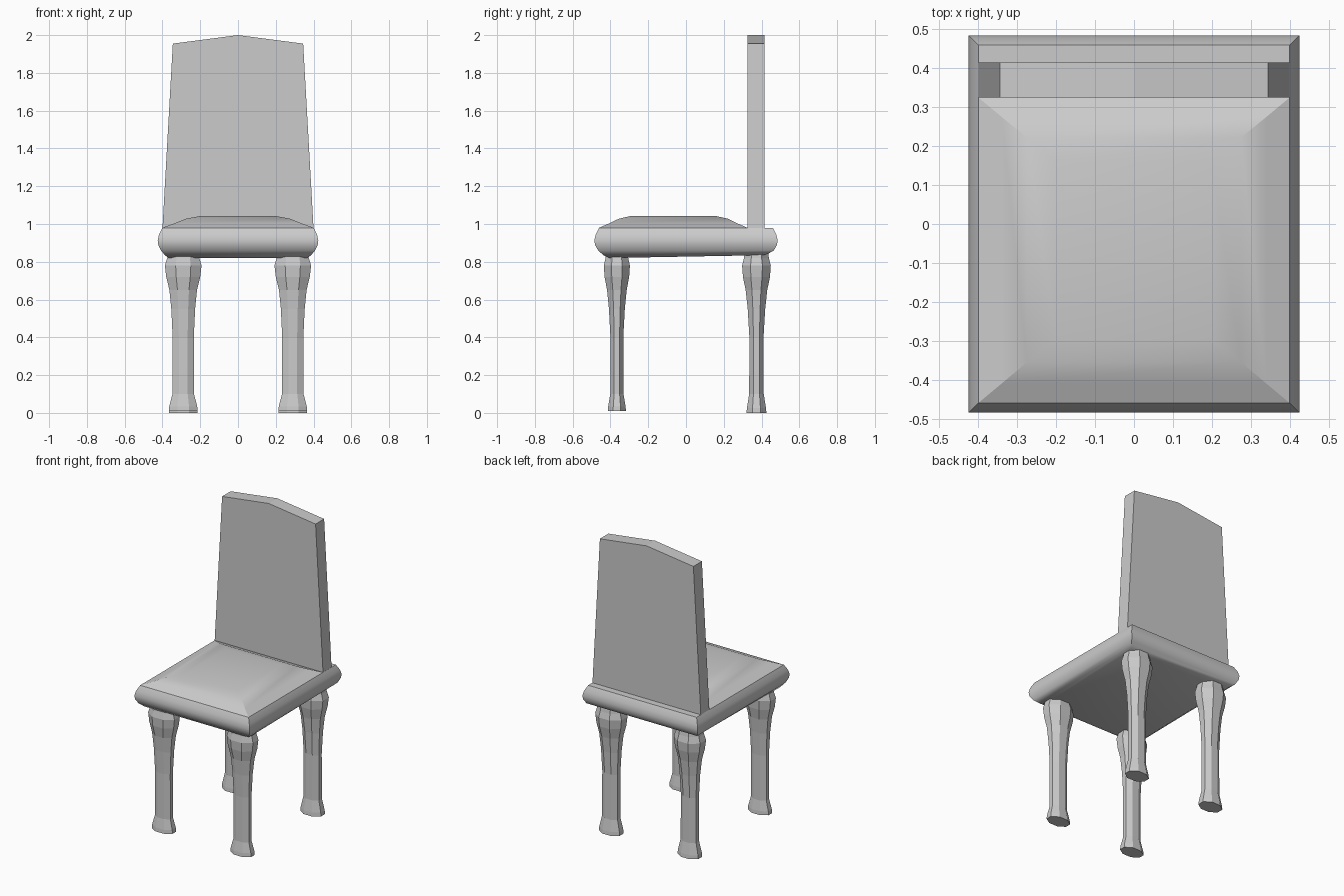
import bpy, bmesh, math

if "Cube" in bpy.data.objects:
    bpy.data.objects.remove(bpy.data.objects["Cube"])


def make_object(name, bm):
    bmesh.ops.recalc_face_normals(bm, faces=bm.faces)
    mesh = bpy.data.meshes.new(name)
    bm.to_mesh(mesh)
    bm.free()
    obj = bpy.data.objects.new(name, mesh)
    bpy.context.collection.objects.link(obj)
    return obj


def loft(name, rings):
    """Skin a stack of closed rings and cap both ends."""
    bm = bmesh.new()
    loops = [[bm.verts.new(p) for p in ring] for ring in rings]
    n = len(loops[0])
    for a, b in zip(loops, loops[1:]):
        for i in range(n):
            j = (i + 1) % n
            bm.faces.new((a[i], a[j], b[j], b[i]))
    bm.faces.new(loops[0][::-1])
    bm.faces.new(loops[-1])
    return make_object(name, bm)


def rect(hx, y0, y1, z, tilt=0.0):
    return [(-hx, y0, z), (hx, y0, z), (hx, y1, z + tilt), (-hx, y1, z + tilt)]


def smooth(obj, angle):
    bpy.ops.object.select_all(action='DESELECT')
    obj.select_set(True)
    bpy.context.view_layer.objects.active = obj
    bpy.ops.object.shade_smooth_by_angle(angle=math.radians(angle))


# Seat base: rounded edge, underside slightly higher at the back
seat = loft("seat", [
    rect(0.365, -0.405, 0.41, 0.82, 0.015),
    rect(0.385, -0.435, 0.435, 0.833, 0.01),
    rect(0.408, -0.465, 0.465, 0.86),
    rect(0.422, -0.482, 0.482, 0.89),
    rect(0.425, -0.485, 0.485, 0.915),
    rect(0.418, -0.478, 0.478, 0.945),
    rect(0.400, -0.460, 0.460, 0.98)])
smooth(seat, 40)

# Padded cushion in front of the backrest
cushion = loft("cushion", [
    rect(0.400, -0.460, 0.325, 0.98),
    rect(0.340, -0.410, 0.275, 1.002),
    rect(0.275, -0.355, 0.222, 1.028),
    rect(0.200, -0.295, 0.160, 1.042)])
smooth(cushion, 20)

# Tapered backrest with a shallow peak
outline = [(-0.40, 0.975), (0.40, 0.975), (0.345, 1.955), (0, 2.0), (-0.345, 1.955)]
loft("backrest", [[(x, y, z) for x, z in outline] for y in (0.325, 0.415)])

# Eight-sided legs: height, half width, half depth
profile = [(0.01, 0.076, 0.048), (0.035, 0.074, 0.046), (0.10, 0.057, 0.035),
           (0.40, 0.056, 0.034), (0.55, 0.063, 0.042), (0.65, 0.073, 0.052),
           (0.72, 0.090, 0.065), (0.78, 0.097, 0.069), (0.82, 0.085, 0.060),
           (0.85, 0.080, 0.056)]
angles = [math.radians(22.5 + 45 * i) for i in range(8)]
k = 1 / math.cos(math.radians(22.5))
for part, y, depth, drop in (("front_leg", -0.366, 1.0, 0.0), ("back_leg", 0.373, 1.1, 0.01)):
    for side, x in (("left", -0.29), ("right", 0.29)):
        loft(f"{part}_{side}", [
            [(x + hx * k * math.cos(a), y + hy * depth * k * math.sin(a),
              z - (drop if z < 0.05 else 0)) for a in angles]
            for z, hx, hy in profile])
